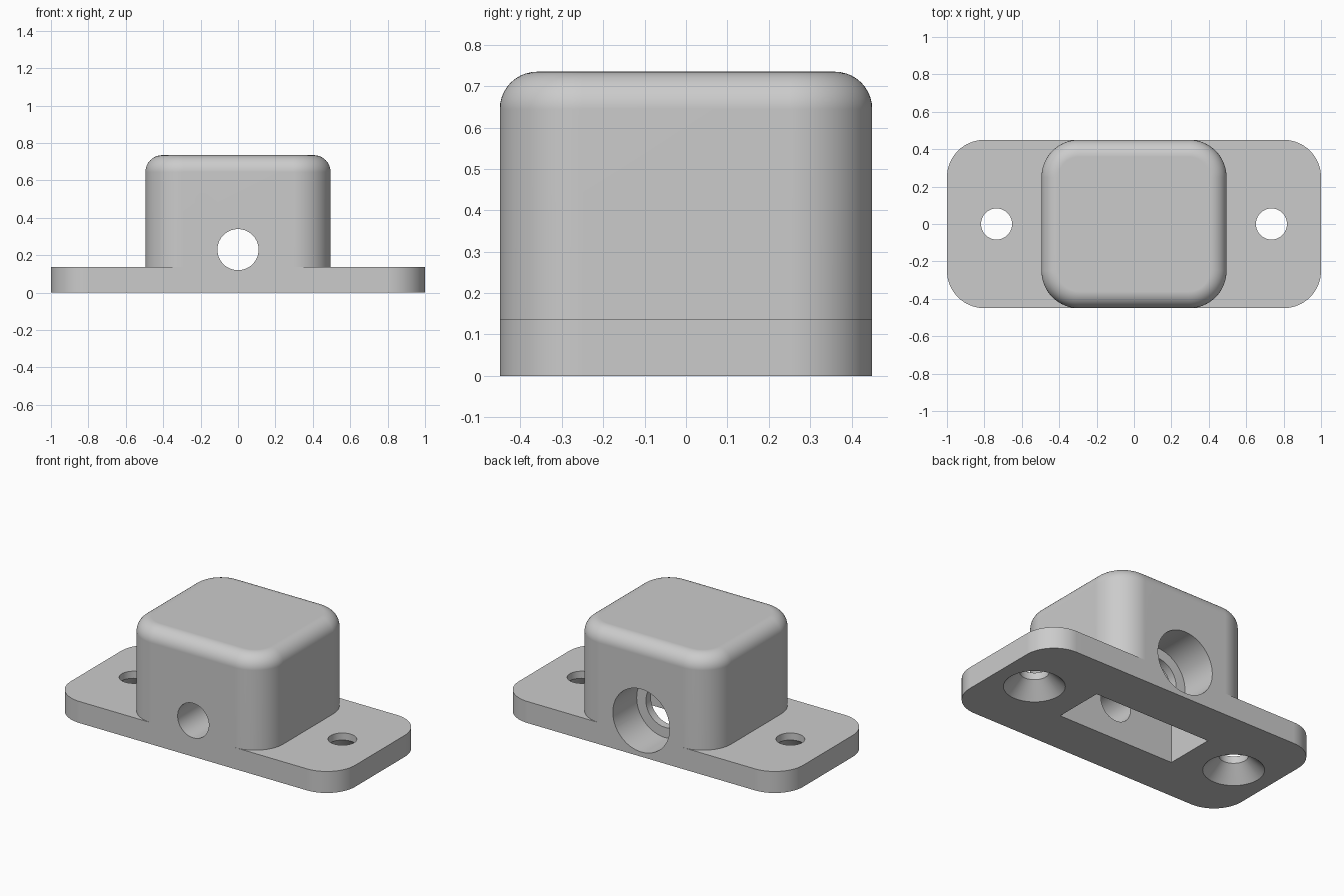
import bpy, bmesh, math
from mathutils import Matrix

cube = bpy.data.objects.get("Cube")
if cube:
    bpy.data.objects.remove(cube, do_unlink=True)

grey = bpy.data.materials.new("plain grey")
grey.use_nodes = True
COLOUR = (0.6, 0.6, 0.6, 1)
grey.diffuse_color = COLOUR
grey.node_tree.nodes["Principled BSDF"].inputs["Base Color"].default_value = COLOUR

HALF_Y, PLATE_TOP, BODY_TOP = 0.45, 0.137, 0.735
BORE_Z, SCREW_X = 0.23, 0.735


def make_object(name, bm):
    bmesh.ops.recalc_face_normals(bm, faces=bm.faces[:])
    mesh = bpy.data.meshes.new(name)
    bm.to_mesh(mesh)
    bm.free()
    obj = bpy.data.objects.new(name, mesh)
    bpy.context.collection.objects.link(obj)
    mesh.materials.append(grey)
    return obj


def block(name, half_x, half_y, bottom, top, corner=0, fillet=0):
    """Box with rounded upright corners and an optional rounded top rim."""
    bm = bmesh.new()
    bmesh.ops.create_cube(bm, size=1)
    for v in bm.verts:
        v.co.x *= 2 * half_x
        v.co.y *= 2 * half_y
        v.co.z = top if v.co.z > 0 else bottom
    if corner:
        upright = [e for e in bm.edges
                   if abs(e.verts[0].co.z - e.verts[1].co.z) > 0.01]
        bmesh.ops.bevel(bm, geom=upright, offset=corner, segments=16,
                        profile=0.5, affect='EDGES')
    if fillet:
        rim = [e for e in bm.edges if all(v.co.z > top - 0.001 for v in e.verts)]
        bmesh.ops.bevel(bm, geom=rim, offset=fillet, segments=10,
                        profile=0.5, affect='EDGES')
    return make_object(name, bm)


def turned(name, profile, matrix, sides=64):
    """Closed solid turned from (radius, height) points."""
    bm = bmesh.new()
    rings = []
    for radius, height in profile:
        angles = [math.tau * i / sides for i in range(sides)]
        rings.append([bm.verts.new((radius * math.cos(a), radius * math.sin(a), height))
                      for a in angles])
    for low, high in zip(rings, rings[1:]):
        for i in range(sides):
            j = (i + 1) % sides
            bm.faces.new((low[i], low[j], high[j], high[i]))
    bm.faces.new(rings[0][::-1])
    bm.faces.new(rings[-1])
    bm.transform(matrix)
    return make_object(name, bm)


def combine(target, other, operation):
    mod = target.modifiers.new(operation.lower(), 'BOOLEAN')
    mod.operation, mod.object, mod.solver = operation, other, 'EXACT'
    bpy.context.view_layer.objects.active = target
    bpy.ops.object.modifier_apply(modifier=mod.name)
    bpy.data.objects.remove(other, do_unlink=True)


# Flange plate with the raised housing
bracket = block("mounting_bracket", 1, HALF_Y, 0, PLATE_TOP, corner=0.2)
housing = block("housing", 0.495, HALF_Y, 0, BODY_TOP, corner=0.2, fillet=0.09)
combine(bracket, housing, 'UNION')

# Rectangular pocket open at the underside
combine(bracket, block("pocket", 0.41, 0.16, -0.1, 0.64), 'DIFFERENCE')

# Stepped bore: narrow at the front, counterbored at the back
bore_profile = [(0.11, -0.6), (0.11, 0), (0.135, 0), (0.135, 0.21), (0.2, 0.21), (0.2, 0.6)]
along_y = Matrix.Translation((0, 0, BORE_Z)) @ Matrix.Rotation(-math.pi / 2, 4, 'X')
combine(bracket, turned("bore", bore_profile, along_y), 'DIFFERENCE')

# Screw holes, countersunk from below
screw_profile = [(0.195, -0.02), (0.083, 0.092), (0.083, 0.3)]
for side in (-1, 1):
    place = Matrix.Translation((side * SCREW_X, 0, 0))
    combine(bracket, turned("screw_hole", screw_profile, place), 'DIFFERENCE')

# Smooth rounded surfaces, crisp edges
bpy.ops.object.select_all(action='DESELECT')
bracket.select_set(True)
bpy.context.view_layer.objects.active = bracket
bpy.ops.object.shade_smooth_by_angle(angle=math.radians(30))
weighted = bracket.modifiers.new("weighted_normals", 'WEIGHTED_NORMAL')
weighted.keep_sharp = True
